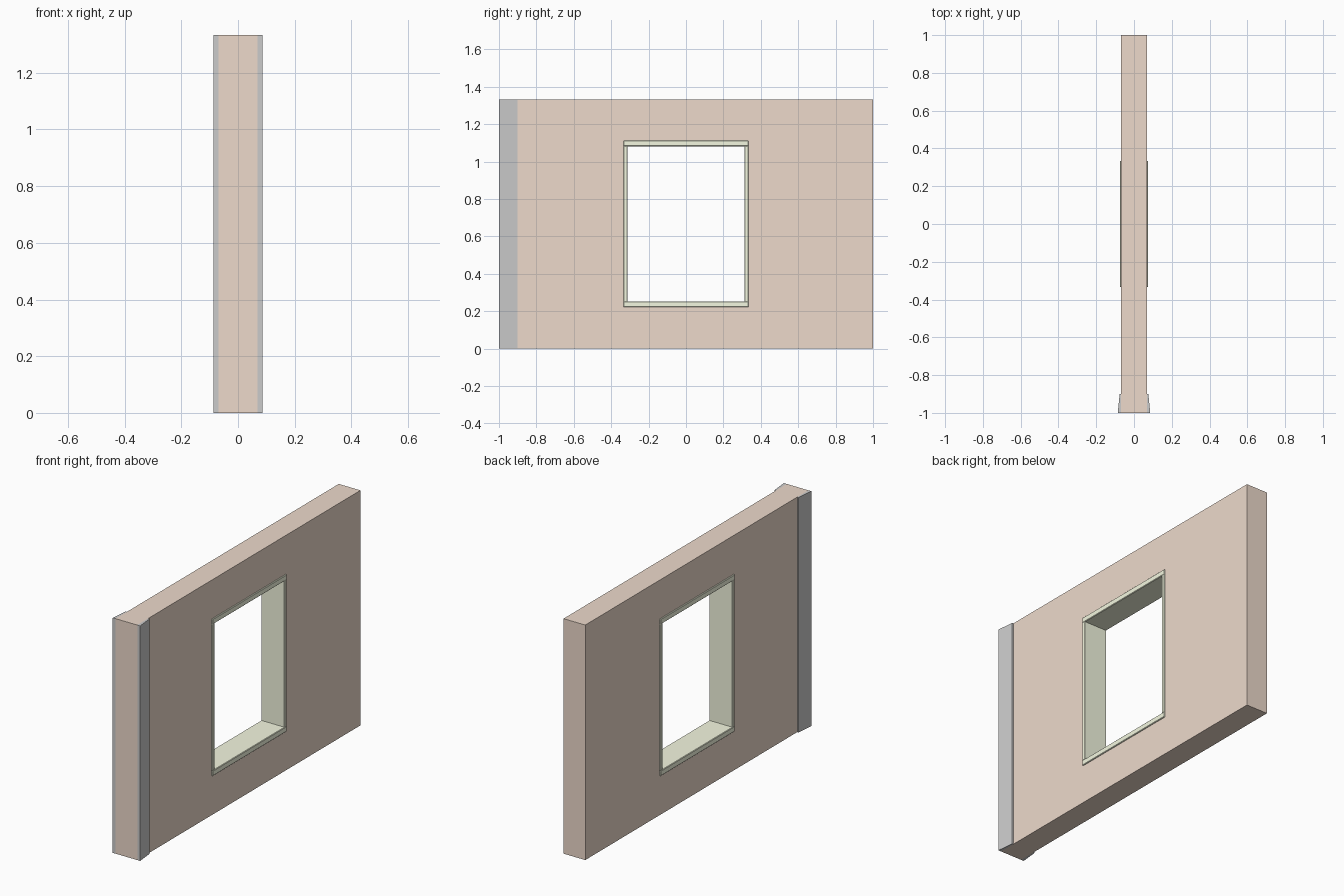
import bpy, bmesh

if "Cube" in bpy.data.objects:
    bpy.data.objects.remove(bpy.data.objects["Cube"])

WALL_X, LENGTH, HEIGHT = 0.068, 1.0, 1.333
FRAME_X = 0.074


def material(name, rgb):
    m = bpy.data.materials.new(name)
    m.diffuse_color = (*rgb, 1)
    m.use_nodes = True
    m.node_tree.nodes["Principled BSDF"].inputs["Base Color"].default_value = m.diffuse_color
    return m


def finish(name, bm, mat=None):
    bmesh.ops.recalc_face_normals(bm, faces=bm.faces)
    me = bpy.data.meshes.new(name)
    bm.to_mesh(me)
    bm.free()
    ob = bpy.data.objects.new(name, me)
    bpy.context.collection.objects.link(ob)
    if mat:
        me.materials.append(mat)
    return ob


def rect(y0, y1, z0, z1):
    return [(y0, z0), (y1, z0), (y1, z1), (y0, z1)]


def ring(name, outer, inner, half_x, mat):
    """Rectangular slab with a rectangular hole through x."""
    bm = bmesh.new()
    o, i = ([bm.verts.new((-half_x, y, z)) for y, z in loop] for loop in (outer, inner))
    faces = [bm.faces.new((o[k], o[(k + 1) % 4], i[(k + 1) % 4], i[k])) for k in range(4)]
    bmesh.ops.solidify  # keep flat: thickness comes from the extrusion below
    geo = bmesh.ops.extrude_face_region(bm, geom=faces, use_keep_orig=True)["geom"]
    bmesh.ops.translate(bm, vec=(2 * half_x, 0, 0),
                        verts=[g for g in geo if isinstance(g, bmesh.types.BMVert)])
    return finish(name, bm, mat)


def bar(name, y0, y1, z0, z1, mat):
    """Frame member with slightly chamfered edges."""
    bm = bmesh.new()
    bmesh.ops.create_cube(bm, size=1)
    bmesh.ops.scale(bm, vec=(2 * FRAME_X, y1 - y0, z1 - z0), verts=bm.verts)
    bmesh.ops.translate(bm, vec=(0, (y0 + y1) / 2, (z0 + z1) / 2), verts=bm.verts)
    bmesh.ops.bevel(bm, geom=bm.edges[:], offset=0.003, segments=1, affect='EDGES')
    return finish(name, bm, mat)


wall_mat = material("wall_tan", (0.85, 0.70, 0.60))
frame_mat = material("frame_pale_green", (0.91, 0.94, 0.75))

# Wall panel with the window opening
ring("wall", rect(-LENGTH, LENGTH, 0, HEIGHT), rect(-0.325, 0.325, 0.235, 1.1),
     WALL_X, wall_mat)

# Window frame: sill and head, then the two jambs between them
for name, z0, z1 in (("window_sill", 0.222, 0.253), ("window_head", 1.082, 1.113)):
    bar(name, -0.334, 0.334, z0, z1, frame_mat)
for name, s in (("window_jamb_front", -1), ("window_jamb_back", 1)):
    y0, y1 = sorted((s * 0.313, s * 0.334))
    bar(name, y0, y1, 0.25, 1.085, frame_mat)

# Tapered pilaster strips on both faces at the front end
for name, s in (("pilaster_left", -1), ("pilaster_right", 1)):
    bm = bmesh.new()
    profile = [(WALL_X, -LENGTH), (0.086, -LENGTH), (0.076, -0.9), (WALL_X, -0.9)]
    base = bm.faces.new([bm.verts.new((s * x, y, 0)) for x, y in profile])
    geo = bmesh.ops.extrude_face_region(bm, geom=[base], use_keep_orig=True)["geom"]
    bmesh.ops.translate(bm, vec=(0, 0, HEIGHT),
                        verts=[g for g in geo if isinstance(g, bmesh.types.BMVert)])
    finish(name, bm)
